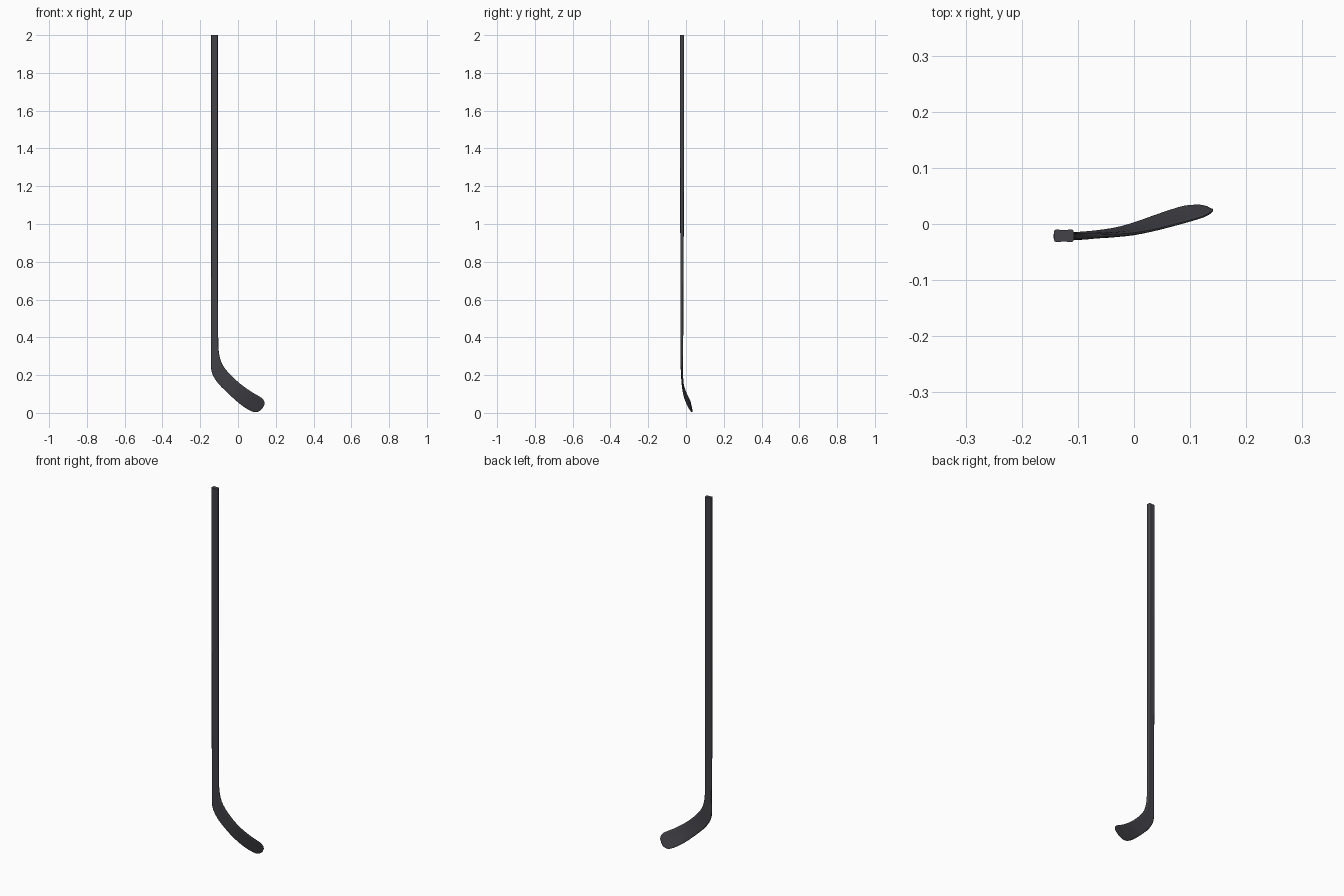
import bpy, bmesh, math
from mathutils import Vector

if "Cube" in bpy.data.objects:
    bpy.data.objects.remove(bpy.data.objects["Cube"])

# Stations along the stick: lower/heel edge (x,y,z), upper edge (x,y,z), thickness
straight = [
    ((-.143, -.021, 2.0), (-.107, -.021, 2.0), .023),
    ((-.143, -.021, 1.5), (-.107, -.021, 1.5), .022),
    ((-.143, -.021, 1.0), (-.107, -.021, 1.0), .019),
    ((-.143, -.022, .6), (-.106, -.022, .6), .016),
]
curved = [
    ((-.143, -.022, .42), (-.105, -.022, .42), .015),
    ((-.143, -.022, .33), (-.103, -.022, .34), .014),
    ((-.143, -.022, .25), (-.096, -.022, .293), .013),
    ((-.136, -.021, .207), (-.083, -.022, .257), .012),
    ((-.108, -.019, .160), (-.060, -.021, .224), .010),
    ((-.070, -.015, .120), (-.034, -.020, .196), .009),
    ((-.034, -.009, .086), (.000, -.017, .164), .008),
    ((.000, .001, .056), (.034, -.011, .137), .007),
    ((.034, .013, .030), (.070, -.002, .112), .007),
    ((.065, .024, .012), (.104, .007, .092), .006),
    ((.090, .031, .004), (.128, .015, .077), .006),
    ((.114, .033, .010), (.139, .022, .060), .005),
    ((.129, .031, .023), (.141, .025, .045), .003),
]

def flat(s):
    return list(s[0]) + list(s[1]) + [s[2]]

def catmull(a, b, c, d, t):
    return [.5 * (2*q + (r - p)*t + (2*p - 5*q + 4*r - s)*t*t + (3*q - p - 3*r + s)*t**3)
            for p, q, r, s in zip(a, b, c, d)]

# Smooth the hosel and blade stations, keep the shaft straight
pts = [flat(s) for s in curved]
pts = [[2*a - b for a, b in zip(pts[0], pts[1])]] + pts + [pts[-1]]
rows = [flat(s) for s in straight]
STEPS = 4
for i in range(1, len(pts) - 2):
    rows += [catmull(*pts[i-1:i+3], k / STEPS) for k in range(STEPS)]
rows.append(pts[-1])

# Cross-section: rounded rectangle with slightly hollow broad sides
quarter = [(.5, .2), (.485, .34), (.45, .44), (.39, .495), (.32, .5), (.2, .465)]
half = quarter + [(0, .455)] + [(-u, v) for u, v in reversed(quarter)]
profile = half + [(-u, -v) for u, v in half]

# Loft the rings
bm = bmesh.new()
mids = [(Vector(r[:3]) + Vector(r[3:6])) / 2 for r in rows]
rings = []
for i, r in enumerate(rows):
    across = Vector(r[3:6]) - Vector(r[:3])
    along = mids[min(i + 1, len(rows) - 1)] - mids[max(i - 1, 0)]
    normal = along.cross(across).normalized()
    rings.append([bm.verts.new(mids[i] + across*u + normal*(v*r[6])) for u, v in profile])
n = len(profile)
for a, b in zip(rings, rings[1:]):
    for j in range(n):
        k = (j + 1) % n
        bm.faces.new((a[j], a[k], b[k], b[j]))
bm.faces.new(rings[0])
bm.faces.new(rings[-1])
bmesh.ops.recalc_face_normals(bm, faces=bm.faces)

mesh = bpy.data.meshes.new("hockey_stick")
bm.to_mesh(mesh)
bm.free()
stick = bpy.data.objects.new("hockey_stick", mesh)
bpy.context.collection.objects.link(stick)

# Dark composite colour
mat = bpy.data.materials.new("dark_composite")
mat.diffuse_color = (.055, .055, .065, 1)
mat.use_nodes = True
mat.node_tree.nodes["Principled BSDF"].inputs["Base Color"].default_value = mat.diffuse_color
mesh.materials.append(mat)

bpy.context.view_layer.objects.active = stick
stick.select_set(True)
bpy.ops.object.shade_smooth_by_angle(angle=math.radians(40))
